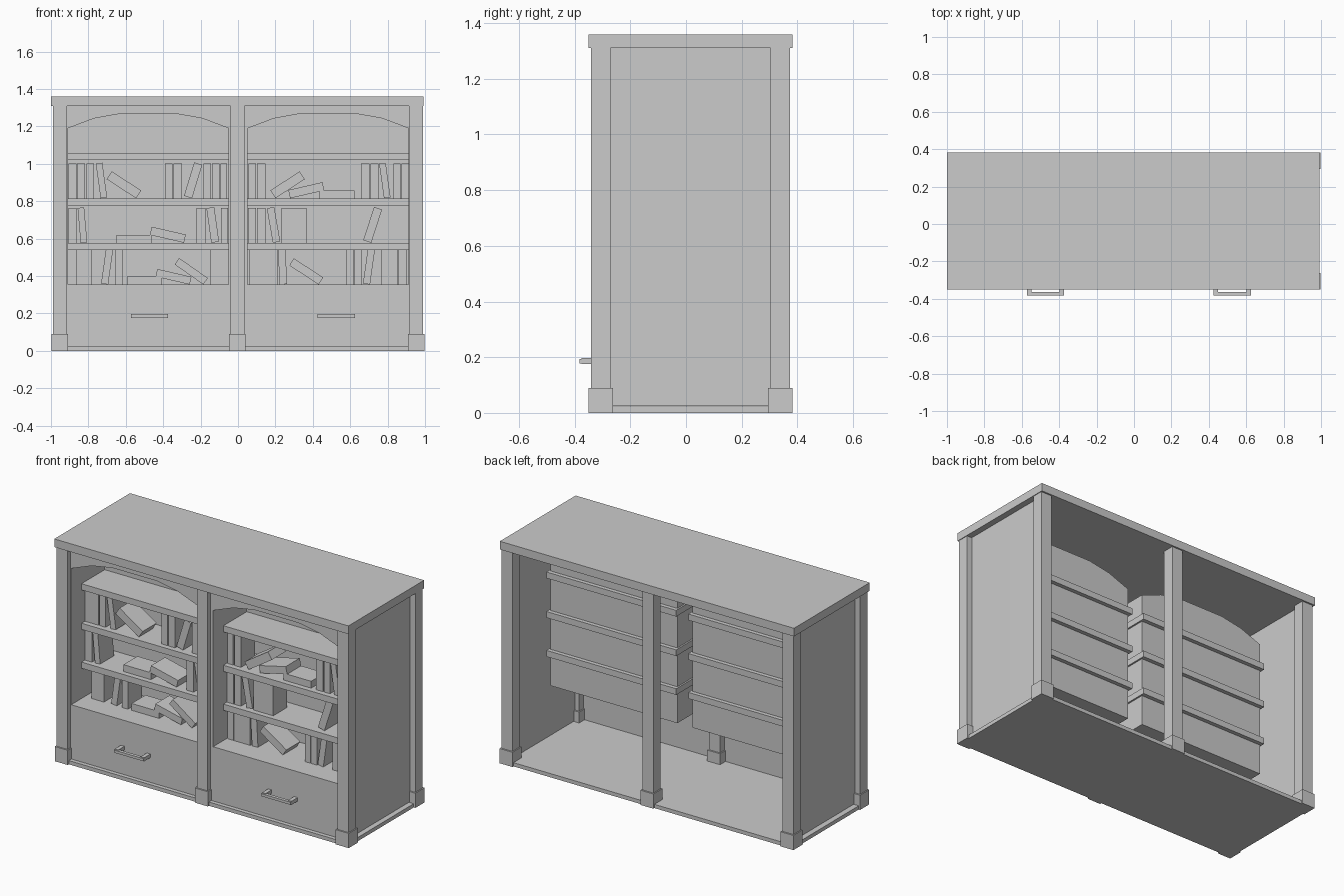
import bpy, bmesh, math
from mathutils import Matrix, Vector

if "Cube" in bpy.data.objects:
    bpy.data.objects.remove(bpy.data.objects["Cube"])


def finish(name, bm):
    bmesh.ops.recalc_face_normals(bm, faces=bm.faces)
    me = bpy.data.meshes.new(name)
    bm.to_mesh(me)
    bm.free()
    ob = bpy.data.objects.new(name, me)
    bpy.context.collection.objects.link(ob)
    return ob


def box(name, x0, x1, y0, y1, z0, z1):
    bm = bmesh.new()
    c = Vector(((x0 + x1) / 2, (y0 + y1) / 2, (z0 + z1) / 2))
    size = Matrix.Diagonal((x1 - x0, y1 - y0, z1 - z0, 1))
    bmesh.ops.create_cube(bm, size=1, matrix=Matrix.Translation(c) @ size)
    return finish(name, bm)


# Top and bottom boards
box("top_board", -1, 0.993, -0.35, 0.383, 1.31, 1.36)
box("base_board", -0.987, 0.985, -0.34, 0.373, 0, 0.023)

# Posts with square feet: left, centre, right at front and back
for side, px in (("left", -0.952), ("centre", -0.003), ("right", 0.952)):
    for end, py in (("front", -0.307), ("back", 0.338)):
        box(f"{end}_{side}_post", px - 0.037, px + 0.037, py - 0.035, py + 0.035, 0.02, 1.31)
        box(f"{end}_{side}_foot", px - 0.044, px + 0.044, py - 0.044, py + 0.045, 0, 0.09)

# Recessed side panels
for side, s in (("left", -1), ("right", 1)):
    a, b = sorted((s * 0.943, s * 0.955))
    box(f"{side}_panel", a, b, -0.30, 0.33, 0.025, 1.31)

# Front face and arched recess of each half, as one sheet
FRONT, BACK, FLOOR = -0.315, 0.01, 0.355
ARCH = [(-0.43, 1.19), (-0.29, 1.243), (-0.15, 1.268), (0.15, 1.268), (0.29, 1.243), (0.43, 1.19)]


def front_and_recess(name, cx):
    bm = bmesh.new()

    def face(*pts):
        bm.faces.new([bm.verts.new((cx + x, y, z)) for x, y, z in pts])

    def rect(x0, x1, z0, z1):
        face((x0, FRONT, z0), (x1, FRONT, z0), (x1, FRONT, z1), (x0, FRONT, z1))

    rect(-0.46, 0.46, 0.023, FLOOR)
    rect(-0.46, -0.43, FLOOR, 1.31)
    rect(0.43, 0.46, FLOOR, 1.31)
    for (xa, za), (xb, zb) in zip(ARCH, ARCH[1:]):
        face((xa, FRONT, za), (xb, FRONT, zb), (xb, FRONT, 1.31), (xa, FRONT, 1.31))
    loop = [(-0.43, FLOOR)] + ARCH + [(0.43, FLOOR)]
    for (xa, za), (xb, zb) in zip(loop, loop[1:] + loop[:1]):
        face((xa, FRONT, za), (xb, FRONT, zb), (xb, BACK, zb), (xa, BACK, za))
    face(*[(x, BACK, z) for x, z in loop])
    bmesh.ops.remove_doubles(bm, verts=bm.verts, dist=0.0001)
    finish(name, bm)


for side, cx in (("left", -0.48), ("right", 0.482)):
    front_and_recess(f"{side}_front_recess", cx)
    # Shelves, poking slightly through the recess
    for i, z in enumerate((0.54, 0.778, 1.02)):
        box(f"{side}_shelf_{i}", cx - 0.44, cx + 0.44, -0.215, 0.035, z, z + 0.038)
    # Drawer handle
    hx = cx + 0.007 if cx < 0 else cx + 0.043
    for s in (-1, 1):
        box(f"{side}_handle_mount", hx + s * 0.088 - 0.012, hx + s * 0.088 + 0.012,
            -0.375, FRONT, 0.175, 0.197)
    box(f"{side}_handle_bar", hx - 0.1, hx + 0.1, -0.383, -0.363, 0.178, 0.194)


# Books: (centre x, clockwise lean in degrees, thickness), resting on a shelf
def books(name, z, rows):
    for x, lean, t in rows:
        a, h = math.radians(lean), 0.187
        rise = (h * abs(math.cos(a)) + t * abs(math.sin(a))) / 2
        ob = box(name, -t / 2, t / 2, -0.0675, 0.0675, -h / 2, h / 2)
        ob.data.transform(Matrix.Translation((x, -0.115, z + rise)) @ Matrix.Rotation(a, 4, 'Y'))


books("left_top_book", 0.816, [
    (-0.885, 0, 0.045), (-0.84, 0, 0.043), (-0.79, 0, 0.04), (-0.73, -8, 0.035),
    (-0.61, 123, 0.05), (-0.37, 0, 0.042), (-0.322, 0, 0.045), (-0.24, 17, 0.045),
    (-0.165, 0, 0.04), (-0.12, 0, 0.04), (-0.075, 0, 0.035)])
books("right_top_book", 0.816, [
    (0.075, 0, 0.04), (0.125, 0, 0.045), (0.265, 57, 0.05), (0.365, 77, 0.045),
    (0.53, 90, 0.042), (0.68, 0, 0.045), (0.73, 0, 0.042), (0.785, -8, 0.035),
    (0.85, 0, 0.038), (0.893, 0, 0.038)])
books("left_middle_book", 0.578, [
    (-0.885, 0, 0.045), (-0.832, -5, 0.035), (-0.555, 90, 0.042), (-0.375, 103, 0.045),
    (-0.197, 0, 0.048), (-0.135, -8, 0.042), (-0.072, 0, 0.038)])
books("right_middle_book", 0.578, [
    (0.075, 0, 0.043), (0.125, 0, 0.045), (0.19, -10, 0.04), (0.3, 0, 0.133),
    (0.72, 18, 0.045)])
books("left_bottom_book", FLOOR, [
    (-0.823, 0, 0.085), (-0.7, 8, 0.038), (-0.638, 0, 0.04), (-0.5, 90, 0.042),
    (-0.345, 103, 0.042), (-0.25, 125, 0.042), (-0.107, 0, 0.08), (-0.06, 0, 0.018)])
books("right_bottom_book", FLOOR, [
    (0.078, 0, 0.04), (0.155, 0, 0.11), (0.238, -3, 0.04), (0.365, 123, 0.045),
    (0.6, 0, 0.038), (0.643, 0, 0.04), (0.7, 8, 0.038), (0.81, 0, 0.085),
    (0.88, 0, 0.045)])
